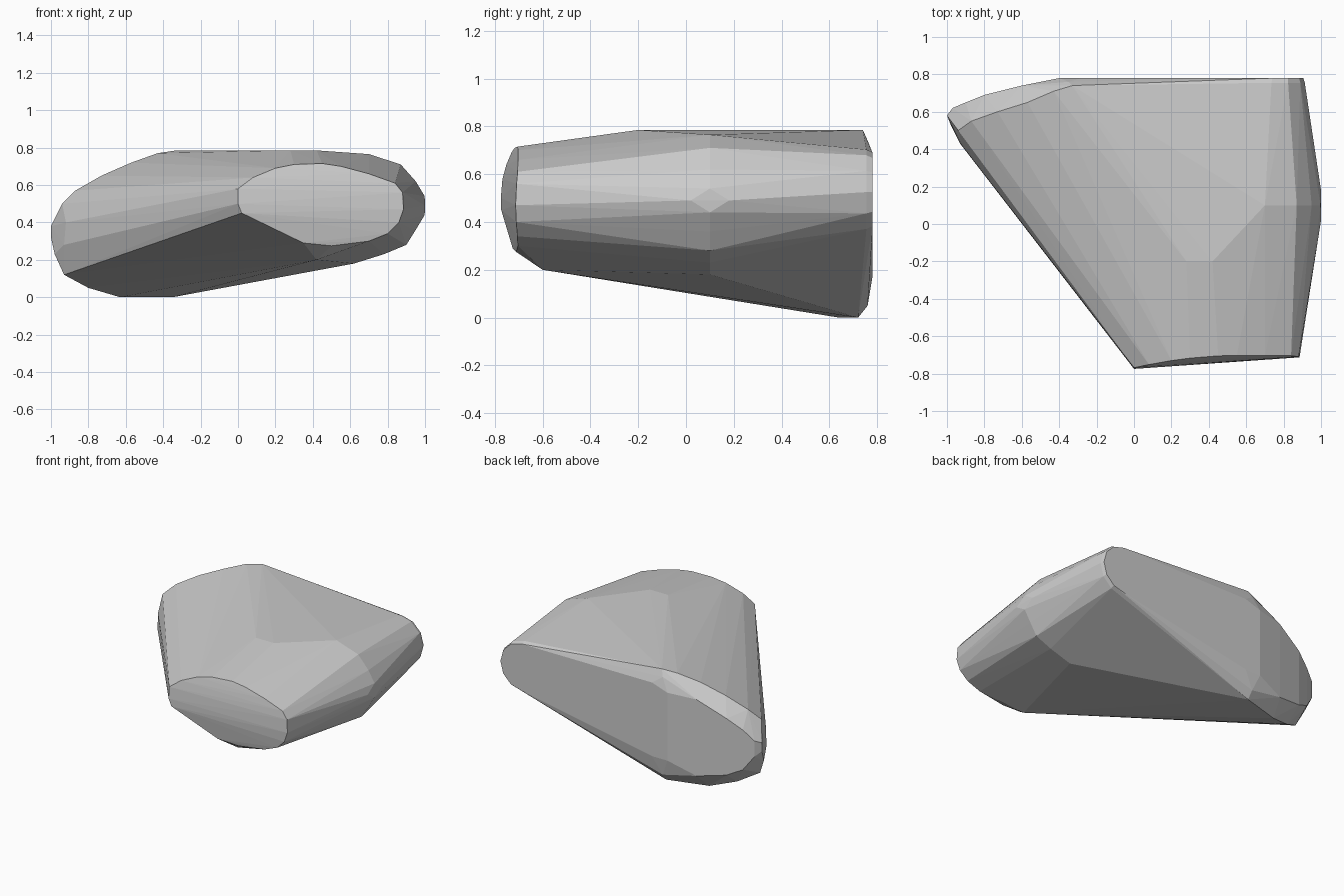
import bpy
import bmesh
from math import cos, sin, radians

default_cube = bpy.data.objects.get("Cube")
if default_cube:
    bpy.data.objects.remove(default_cube, do_unlink=True)


def flat_colour(name, value):
    material = bpy.data.materials.new(name)
    colour = (value, value, value, 1)
    material.use_nodes = True
    material.diffuse_color = colour
    shader = material.node_tree.nodes["Principled BSDF"]
    shader.inputs["Base Color"].default_value = colour
    return material


def section(profile, depth):
    """Place an (x, z) profile at a depth given by a function of x and z."""
    return [(x, depth(x, z), z) for x, z in profile]


def disc(x, y, z, radius, sides):
    """Round end lying in a plane that faces the back."""
    angles = [radians(360 * i / sides) for i in range(sides)]
    return [(x + radius * cos(a), y, z + radius * sin(a)) for a in angles]


def front_depth(x, z):
    """Slanted front end, slightly bowed from top to bottom."""
    return -.775 + .07 * x + .7 * (z - .48) ** 2


def hull_object(name, points, material):
    """Wrap a set of sections in one taut faceted skin."""
    bm = bmesh.new()
    for point in points:
        bm.verts.new(point)
    result = bmesh.ops.convex_hull(bm, input=bm.verts)
    inside = [v for v in result["geom_interior"] if isinstance(v, bmesh.types.BMVert)]
    bmesh.ops.delete(bm, geom=inside, context='VERTS')
    bmesh.ops.dissolve_limit(bm, angle_limit=radians(.5), verts=bm.verts, edges=bm.edges)
    bmesh.ops.recalc_face_normals(bm, faces=bm.faces)
    mesh = bpy.data.meshes.new(name)
    bm.to_mesh(mesh)
    bm.free()
    mesh.materials.append(material)
    obj = bpy.data.objects.new(name, mesh)
    bpy.context.scene.collection.objects.link(obj)
    return obj


# Slanted oval front end
front_profile = [
    (0, .5), (0, .58), (.08, .64), (.2, .69), (.3, .71), (.45, .715),
    (.55, .7), (.7, .66), (.84, .61), (.88, .56), (.885, .47), (.86, .4),
    (.8, .34), (.7, .3), (.5, .275), (.35, .29), (.02, .45)]
front_end = section(front_profile, front_depth)

# Lower chin and small crown
chin = [(.42, -.6, .2)]
crown = [(.28, -.2, .785), (.42, -.2, .785)]

# Bulging flank on the left side
flank_profile = [
    (.7, .765), (.87, .71), (.95, .62), (.998, .54), (.998, .44),
    (.95, .36), (.9, .28), (.78, .23), (.62, .18)]
flank = section(flank_profile, lambda x, z: .1)
flank += [(1, .02, .49), (1, .18, .49)]

# Narrow rounded end of the flat back
back_tip = disc(.74, .78, .525, .165, 12) + disc(.735, .755, .525, .178, 12)

# Wide rounded end on the right side
wide_end = [
    (-1, .58, .32), (-1, .58, .38), (-.93, .43, .28), (-.92, .42, .4),
    (-.94, .5, .5), (-.87, .55, .57), (-.73, .6, .65), (-.57, .65, .72),
    (-.43, .71, .77), (-.33, .74, .785), (-.98, .53, .23), (-.93, .5, .12),
    (-.8, .57, .05), (-.63, .64, 0), (-.35, .72, 0)]

# Curved back rim blending the wide end into the flat back
for x, y, low, high in [
        (-.97, .62, .29, .4), (-.9, .65, .19, .47), (-.8, .69, .14, .54),
        (-.6, .74, .1, .64), (-.4, .78, .17, .65), (-.28, .78, .17, .69),
        (-.35, .76, .05, .74)]:
    wide_end += [(x, y, low), (x, y, high)]

grey = flat_colour("stone grey", .6)
hull_object("boulder", front_end + chin + crown + flank + back_tip + wide_end, grey)
